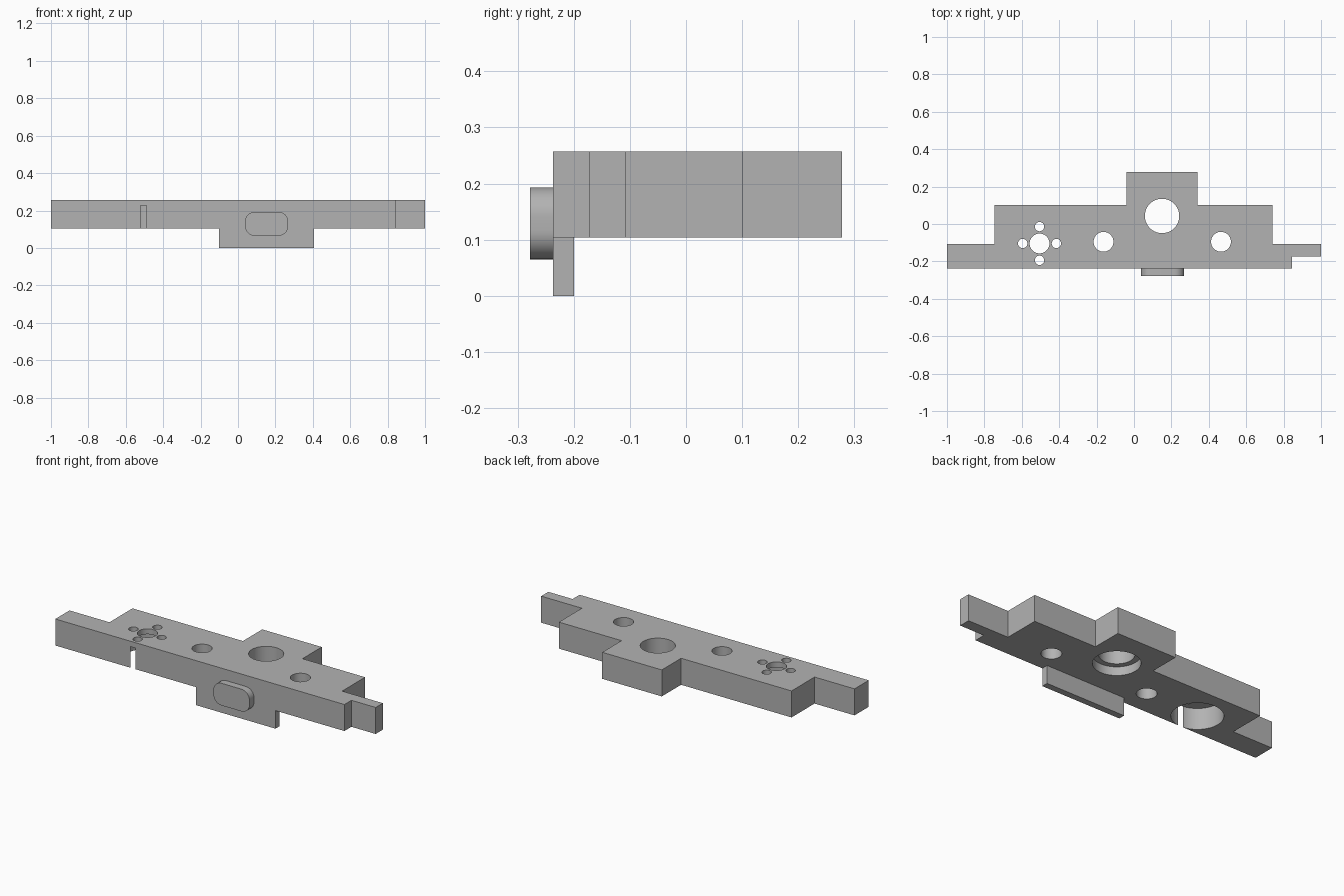
import bpy, bmesh
from math import cos, sin, pi, radians
from mathutils import Matrix, Vector

if "Cube" in bpy.data.objects:
    bpy.data.objects.remove(bpy.data.objects["Cube"])

BOTTOM, TOP, FRONT = 0.104, 0.257, -0.237

grey = bpy.data.materials.new("plain grey")
grey.use_nodes = True
colour = (0.45, 0.45, 0.45, 1)
grey.diffuse_color = colour
grey.node_tree.nodes["Principled BSDF"].inputs["Base Color"].default_value = colour


def prism(name, outline, low, high, matrix=Matrix()):
    """Extrude a flat outline from low to high along its local z."""
    bm = bmesh.new()
    base = bm.faces.new([bm.verts.new((x, y, low)) for x, y in outline])
    grown = bmesh.ops.extrude_face_region(bm, geom=[base])["geom"]
    verts = [v for v in grown if isinstance(v, bmesh.types.BMVert)]
    bmesh.ops.translate(bm, verts=verts, vec=Vector((0, 0, high - low)))
    bm.transform(matrix)
    bmesh.ops.recalc_face_normals(bm, faces=bm.faces)
    mesh = bpy.data.meshes.new(name)
    bm.to_mesh(mesh)
    bm.free()
    mesh.materials.append(grey)
    obj = bpy.data.objects.new(name, mesh)
    bpy.context.collection.objects.link(obj)
    return obj


def arc(x, y, r, start=0, sweep=2 * pi, steps=48, closed=True):
    count = steps if closed else steps + 1
    return [(x + r * cos(start + sweep * i / steps),
             y + r * sin(start + sweep * i / steps)) for i in range(count)]


def activate(obj):
    bpy.ops.object.select_all(action="DESELECT")
    obj.select_set(True)
    bpy.context.view_layer.objects.active = obj


def combine(target, tool, operation):
    tool.hide_render = True
    mod = target.modifiers.new(tool.name, "BOOLEAN")
    mod.operation, mod.solver, mod.object = operation, "EXACT", tool
    activate(target)
    bpy.ops.object.modifier_apply(modifier=mod.name)
    bpy.data.objects.remove(tool)


def smooth(obj):
    activate(obj)
    bpy.ops.object.shade_smooth_by_angle(angle=radians(30))


# Stepped plate
body = prism("body_plate", [
    (-1, FRONT), (0.845, FRONT), (0.845, -0.173), (1, -0.173), (1, -0.108),
    (0.74, -0.108), (0.74, 0.102), (0.34, 0.102), (0.34, 0.278), (-0.04, 0.278),
    (-0.04, 0.102), (-0.745, 0.102), (-0.745, -0.108), (-1, -0.108)], BOTTOM, TOP)

# Lip hanging from the front edge
lip = prism("front_lip", [(-0.102, FRONT), (0.405, FRONT), (0.405, -0.2),
                          (-0.102, -0.2)], 0, BOTTOM + 0.05)
combine(body, lip, "UNION")

# Wide recesses in the underside: x, y, radius, depth
for x, y, r, depth in [(0.15, 0.043, 0.123, 0.05), (-0.505, -0.104, 0.134, 0.122)]:
    combine(body, prism("recess_cutter", arc(x, y, r), BOTTOM - 0.05, BOTTOM + depth),
            "DIFFERENCE")

# Through holes, with a ring of four small ones around one of them
holes = [(0.15, 0.043, 0.092), (-0.163, -0.095, 0.053), (0.465, -0.095, 0.053),
         (-0.505, -0.104, 0.053)]
holes += [(x, y, 0.025) for x, y in arc(-0.505, -0.104, 0.09, steps=4)]
for x, y, r in holes:
    combine(body, prism("hole_cutter", arc(x, y, r), BOTTOM - 0.05, TOP + 0.05),
            "DIFFERENCE")
smooth(body)

# Rounded boss on the front face
cx, cz, half_w, half_h, r = 0.153, 0.129, 0.115, 0.064, 0.052
outline = []
for i, (sx, sz) in enumerate([(1, 1), (-1, 1), (-1, -1), (1, -1)]):
    outline += arc(cx + sx * (half_w - r), cz + sz * (half_h - r), r,
                   i * pi / 2, pi / 2, 12, False)
boss = prism("front_boss", outline, -FRONT, 0.278, Matrix.Rotation(pi / 2, 4, "X"))
smooth(boss)
